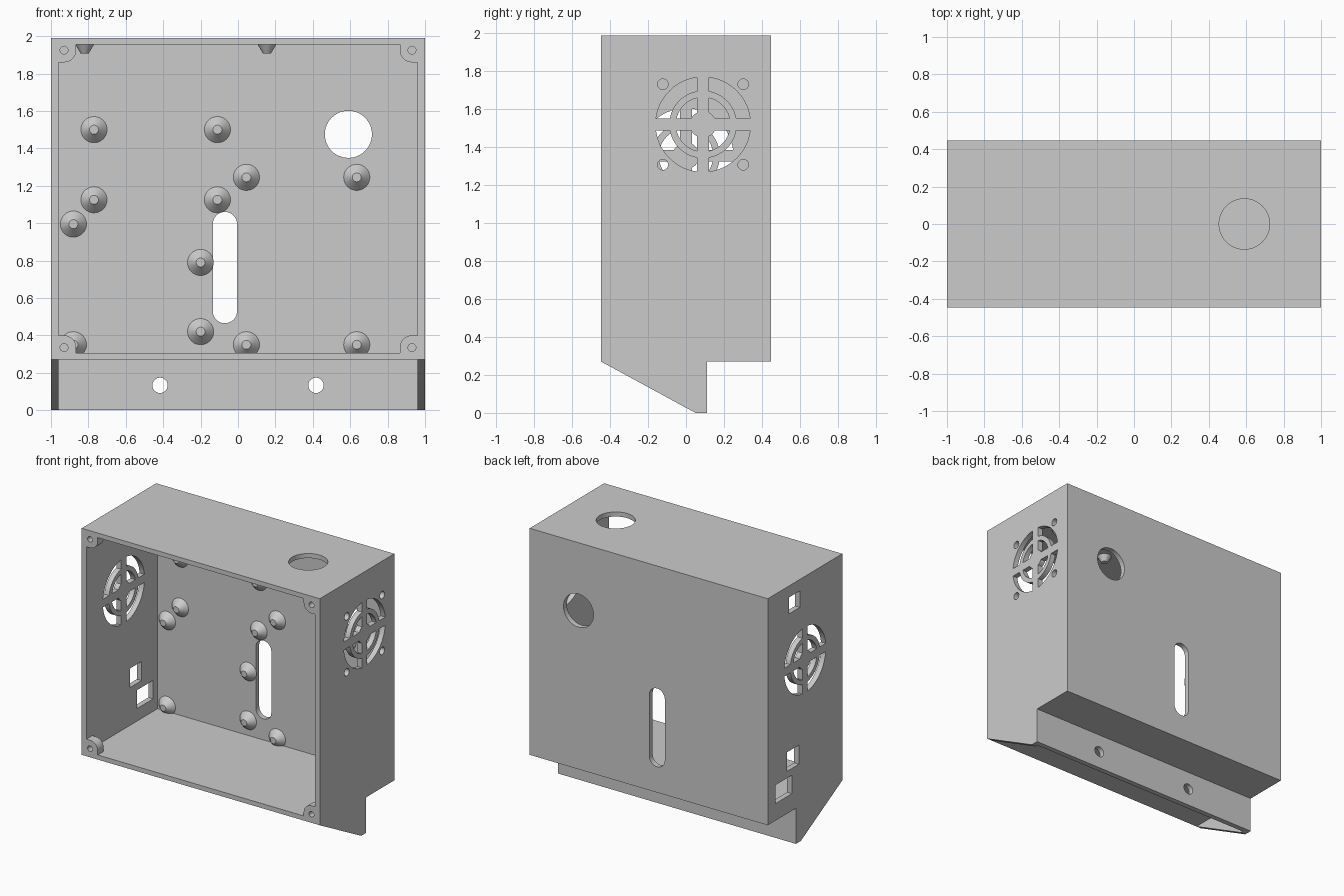
import bpy, bmesh
from math import sin, cos, pi, asin

if "Cube" in bpy.data.objects:
    bpy.data.objects.remove(bpy.data.objects["Cube"])

Y = 0.447            # half depth
XI, ZB, ZT = 0.96, 0.305, 1.955   # inner cavity limits
TOP, BASE = 1.99, 0.27


def place(axis, d, u, v):
    return {'x': (d, u, v), 'y': (u, d, v), 'z': (u, v, d)}[axis]


def loft(bm, axis, sections):
    """Join matching 2D outlines [(depth, points), ...] into a closed solid."""
    rings = [[bm.verts.new(place(axis, d, *p)) for p in pts] for d, pts in sections]
    n = len(rings[0])
    faces = [bm.faces.new(rings[0]), bm.faces.new(rings[-1])]
    for a, b in zip(rings, rings[1:]):
        for i in range(n):
            j = (i + 1) % n
            faces.append(bm.faces.new((a[i], a[j], b[j], b[i])))
    bmesh.ops.recalc_face_normals(bm, faces=faces)


def build(name, solids):
    bm = bmesh.new()
    for axis, sections in solids:
        loft(bm, axis, sections)
    me = bpy.data.meshes.new(name)
    bm.to_mesh(me)
    bm.free()
    ob = bpy.data.objects.new(name, me)
    bpy.context.collection.objects.link(ob)
    return ob


def prism(axis, pts, d0, d1):
    return (axis, [(d0, pts), (d1, pts)])


def rect(u0, u1, v0, v1):
    return [(u0, v0), (u1, v0), (u1, v1), (u0, v1)]


def arc(cu, cv, r, a0, a1, n):
    return [(cu + r * cos(a0 + (a1 - a0) * i / n), cv + r * sin(a0 + (a1 - a0) * i / n))
            for i in range(n + 1)]


def circle(cu, cv, r, n=32):
    return arc(cu, cv, r, 0, 2 * pi, n)[:-1]


def cut(ob, solids):
    cutter = build("cutter", solids)
    cutter.hide_render = True
    m = ob.modifiers.new("cut", 'BOOLEAN')
    m.operation, m.solver, m.object = 'DIFFERENCE', 'EXACT', cutter
    bpy.context.view_layer.update()
    dg = bpy.context.evaluated_depsgraph_get()
    me = bpy.data.meshes.new_from_object(ob.evaluated_get(dg))
    ob.modifiers.clear()
    ob.data = me
    bpy.data.objects.remove(cutter)


def grille(cy, cz, d0, d1):
    """Two rings of slots separated by four straight spokes."""
    out = []
    w = 0.031
    for r0, r1 in ((0.07, 0.143), (0.178, 0.25)):
        for k in range(4):
            q = k * pi / 2
            a0, a1 = asin(w / r0), asin(w / r1)
            pts = arc(cy, cz, r1, q + a1, q + pi / 2 - a1, 14)
            pts += arc(cy, cz, r0, q + pi / 2 - a0, q + a0, 14)
            out.append(prism('x', pts, d0, d1))
    return out


# Enclosure: side profile with sloped skirt, hollowed from front and below
profile = [(-Y, TOP), (Y, TOP), (Y, BASE), (0.11, BASE), (0.11, 0), (0.05, 0), (-Y, BASE)]
body = build("enclosure", [prism('x', profile, -1, 1)])
cut(body, [prism('x', rect(-0.6, Y - 0.04, ZB, ZT), -XI, XI),
           prism('x', rect(-0.6, 0.07, -0.1, BASE), -XI, XI)])

# Openings: fan grilles, fan screws, ports, cable holes, mounting slot and holes
holes = grille(0.09, 1.52, 0.9, 1.1) + grille(0.0, 1.355, -1.1, -0.9)
for sy in (-1, 1):
    for sz in (-1, 1):
        holes.append(prism('x', circle(0.09 + sy * 0.212, 1.52 + sz * 0.212, 0.028, 24), 0.9, 1.1))
for cy, cz, w, h in ((0.127, 1.84, 0.13, 0.125), (0.145, 0.664, 0.14, 0.145), (0.255, 0.47, 0.195, 0.14)):
    holes.append(prism('x', rect(cy - w / 2, cy + w / 2, cz - h / 2, cz + h / 2), -1.1, -0.9))
holes.append(prism('y', circle(0.59, 1.475, 0.126, 48), 0.35, 0.6))
holes.append(prism('z', circle(0.59, 0.0, 0.135, 48), 1.9, 2.1))
slot = arc(-0.07, 0.995, 0.065, 0, pi, 16) + arc(-0.07, 0.53, 0.065, pi, 2 * pi, 16)
holes.append(prism('y', slot, 0.35, 0.6))
for x in (-0.417, 0.417):
    holes.append(prism('y', circle(x, 0.133, 0.041), 0.0, 0.2))
cut(body, holes)

# Cone standoffs on the back wall and ceiling
wall = Y - 0.04
for x, z in ((-0.77, 1.5), (-0.11, 1.5), (-0.77, 1.125), (-0.11, 1.125),
             (0.045, 1.245), (0.635, 1.245), (0.045, 0.35), (0.635, 0.35),
             (-0.88, 0.995), (-0.88, 0.35), (-0.2, 0.79), (-0.2, 0.42)):
    build("back_standoff", [('y', [(wall, circle(x, z, 0.07)), (wall - 0.05, circle(x, z, 0.024))])])
for x in (-0.82, 0.155):
    for y in (-0.145, 0.145):
        build("ceiling_standoff", [('z', [(ZT, circle(x, y, 0.05)), (ZT - 0.047, circle(x, y, 0.022))])])

# Corner screw posts, tapering back into the corners
for sx in (-1, 1):
    for cz, sz in ((ZT, -1), (ZB, 1)):
        local = [(0, 0), (0.095, 0)] + arc(0.03, 0.03, 0.065, 0, pi / 2, 10) + [(0, 0.095)]

        def ring(s):
            return [(sx * (XI - a * s), cz + sz * b * s) for a, b in local]
        post = build("corner_post", [('y', [(-Y, ring(1)), (-Y + 0.07, ring(1)), (-Y + 0.16, ring(0.03))])])
        cut(post, [prism('y', circle(sx * (XI - 0.03), cz + sz * 0.03, 0.021, 24), -0.6, -Y + 0.065)])

# Smooth round surfaces, keep sharp edges
for ob in bpy.context.scene.objects:
    ob.select_set(True)
bpy.context.view_layer.objects.active = body
bpy.ops.object.shade_smooth_by_angle(angle=0.5)
